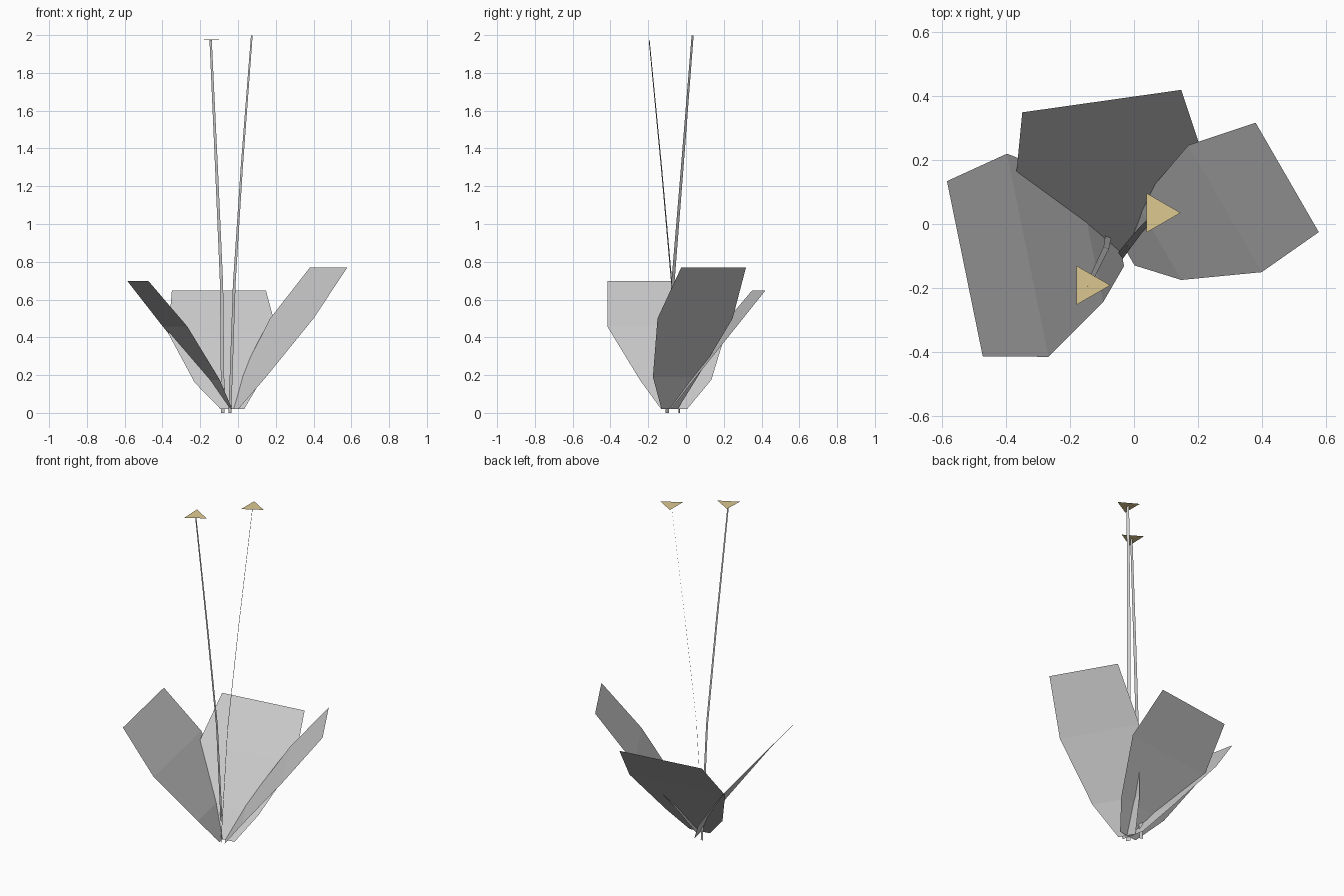
import bpy, bmesh
from mathutils import Vector

if "Cube" in bpy.data.objects:
    bpy.data.objects.remove(bpy.data.objects["Cube"])


def ribbon(name, centres, widths, direction):
    """Flat strip: cross-edges of the given widths along one horizontal direction."""
    side = Vector((*direction, 0)).normalized()
    bm = bmesh.new()
    rows = []
    for c, w in zip(centres, widths):
        c = Vector(c)
        rows.append((bm.verts.new(c - side * w / 2), bm.verts.new(c + side * w / 2)))
    for (a, b), (d, c) in zip(rows, rows[1:]):
        bm.faces.new((a, b, c, d))
    me = bpy.data.meshes.new(name)
    bm.to_mesh(me)
    bm.free()
    ob = bpy.data.objects.new(name, me)
    bpy.context.collection.objects.link(ob)
    return ob


# Leaves: every leaf shares one outline, scaled by its top width
OUTLINE = (0.25, 0.69, 1.16, 1.0)


def leaf(name, top_width, direction, centres):
    ribbon(name, centres, [top_width * k for k in OUTLINE], direction)


leaf("left_leaf", 0.56, (-0.2, 0.98),
     [(-0.045, -0.063, 0.02), (-0.135, -0.055, 0.175), (-0.333, -0.098, 0.457), (-0.53, -0.14, 0.698)])
leaf("back_leaf", 0.503, (0.99, 0.14),
     [(-0.03, -0.088, 0.02), (-0.057, 0.005, 0.16), (-0.08, 0.197, 0.42), (-0.101, 0.385, 0.648)])
leaf("right_leaf", 0.396, (-0.5, 0.866),
     [(-0.023, -0.087, 0.02), (0.08, -0.057, 0.19), (0.285, 0.048, 0.50), (0.48, 0.146, 0.77)])

# Stems: thin, slightly bent strips
ribbon("left_stem",
       [(-0.08, -0.035, 0), (-0.087, -0.075, 0.68), (-0.114, -0.13, 1.3), (-0.145, -0.195, 1.975)],
       [0.02, 0.018, 0.016, 0.013], (0.9, -0.35))
ribbon("right_stem",
       [(-0.043, -0.1, 0), (-0.02, -0.07, 0.68), (0.02, -0.02, 1.3), (0.073, 0.035, 1.998)],
       [0.024, 0.022, 0.018, 0.014], (0.64, -0.77))

# Triangular flower heads
gold = bpy.data.materials.new("gold")
gold.diffuse_color = (0.72, 0.58, 0.28, 1)
gold.use_nodes = True
gold.node_tree.nodes["Principled BSDF"].inputs["Base Color"].default_value = gold.diffuse_color
for name, loc, tilt in (("left_flower", (-0.145, -0.192, 1.975), 0.03),
                        ("right_flower", (0.075, 0.035, 1.998), 0.0)):
    bpy.ops.mesh.primitive_circle_add(vertices=3, radius=0.071, fill_type='NGON', location=loc)
    ob = bpy.context.object
    ob.name = name
    # turn the triangle so one corner points to +x
    corner = ob.data.vertices[0].co
    ob.rotation_euler = (0, tilt, Vector((1, 0)).angle_signed(corner.xy))
    ob.data.materials.append(gold)
